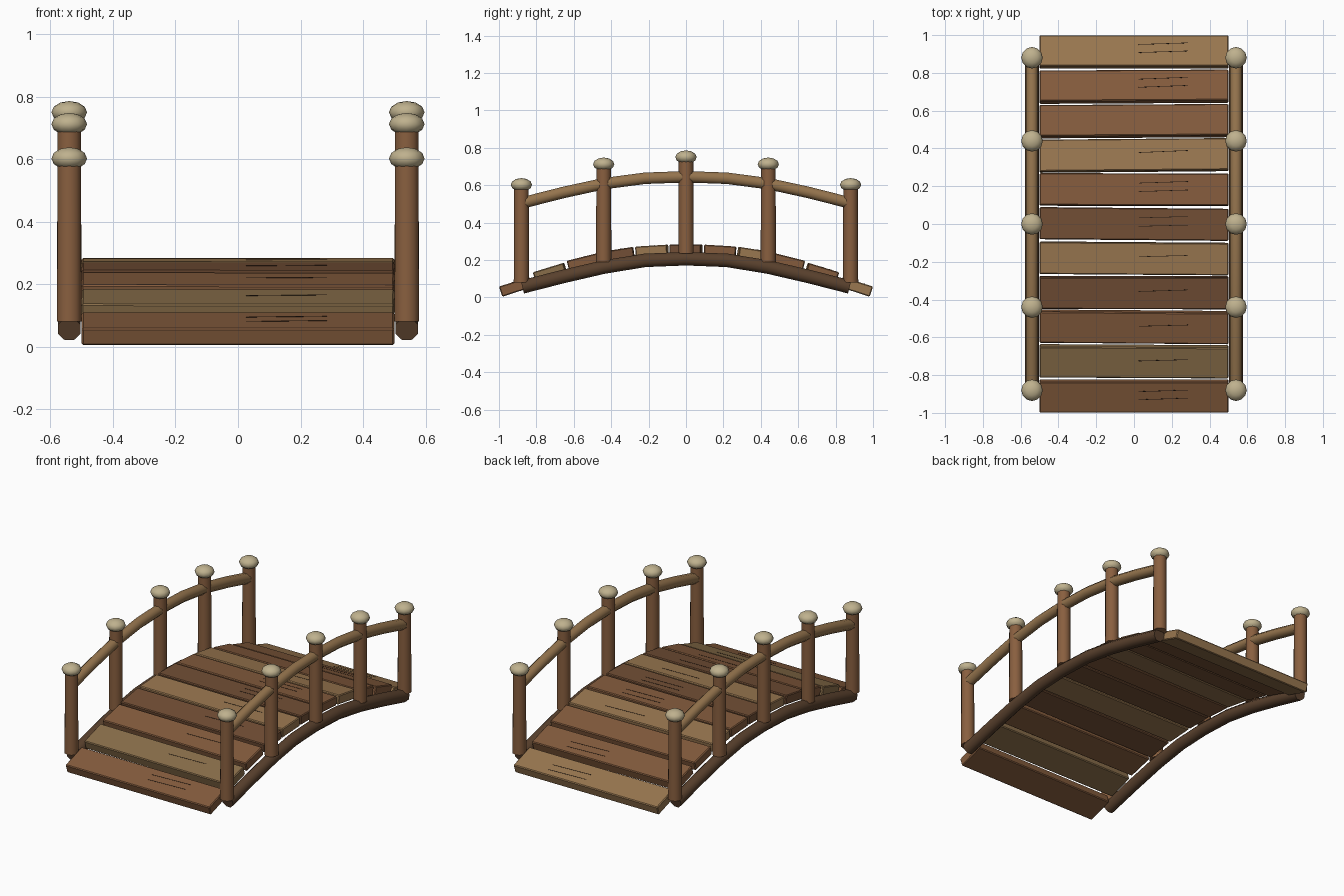
import bpy, bmesh, math, random
from mathutils import Vector, Matrix

if "Cube" in bpy.data.objects:
    bpy.data.objects.remove(bpy.data.objects["Cube"])

random.seed(4)


def material(name, rgb):
    m = bpy.data.materials.new(name)
    m.diffuse_color = (*rgb, 1)
    m.use_nodes = True
    m.node_tree.nodes["Principled BSDF"].inputs["Base Color"].default_value = m.diffuse_color
    return m


POST = material("post_wood", (0.25, 0.115, 0.05))
RAIL = material("rail_wood", (0.30, 0.175, 0.075))
BEAM = material("beam_wood", (0.10, 0.052, 0.026))
CAP = material("cap_stone", (0.52, 0.44, 0.27))
GRAIN = material("grain_dark", (0.02, 0.011, 0.006))
TAN = material("plank_tan", (0.32, 0.185, 0.08))
BROWN = material("plank_brown", (0.23, 0.105, 0.046))
DARK = material("plank_dark", (0.17, 0.078, 0.036))
OLIVE = material("plank_olive", (0.25, 0.155, 0.068))


def finish(bm, name, mat, smooth=False):
    bmesh.ops.recalc_face_normals(bm, faces=bm.faces)
    me = bpy.data.meshes.new(name)
    bm.to_mesh(me)
    bm.free()
    me.materials.append(mat)
    ob = bpy.data.objects.new(name, me)
    bpy.context.collection.objects.link(ob)
    if smooth:
        bpy.context.view_layer.objects.active = ob
        ob.select_set(True)
        bpy.ops.object.shade_smooth_by_angle(angle=math.radians(50))
        ob.select_set(False)
    return ob


def box(name, size, matrix, mat, bevel=0):
    bm = bmesh.new()
    bmesh.ops.create_cube(bm, size=1, matrix=Matrix.Diagonal((*size, 1)))
    if bevel:
        bmesh.ops.bevel(bm, geom=bm.edges[:], offset=bevel, segments=1, affect='EDGES')
    bm.transform(matrix)
    return finish(bm, name, mat)


def log(name, x, half, radius, mat, sides):
    """Round log following an arch; half lists (y, z) from the middle outwards."""
    path = [(-y, z) for y, z in reversed(half[1:])] + half
    bm = bmesh.new()
    rings = []
    for i, (y, z) in enumerate(path):
        a, b = path[max(i - 1, 0)], path[min(i + 1, len(path) - 1)]
        t = Vector((b[0] - a[0], b[1] - a[1])).normalized()
        ring = []
        for k in range(sides):
            ang = 2 * math.pi * (k + 0.5) / sides
            u, v = radius * math.cos(ang), radius * math.sin(ang)
            ring.append(bm.verts.new((x + u, y - v * t.y, z + v * t.x)))
        rings.append(ring)
    for r, s in zip(rings, rings[1:]):
        for k in range(sides):
            j = (k + 1) % sides
            bm.faces.new((r[k], r[j], s[j], s[k]))
    bm.faces.new(rings[0])
    bm.faces.new(rings[-1])
    return finish(bm, name, mat, True)


# Deck planks: top height and slope by distance from the middle
tops = [0.283, 0.277, 0.257, 0.217, 0.160, 0.084]
slopes = [0, 3.5, 9, 14, 17, 18]
mats = [BROWN, OLIVE, BROWN, DARK, TAN, DARK, BROWN, TAN, BROWN, BROWN, TAN]
grains = [2, 1, 1, 1, 1, 2, 2, 1, 0, 2, 2]
THICK = 0.057
for i in range(11):
    n = i - 5
    slope = -math.copysign(math.radians(slopes[abs(n)]), n)
    yaw = math.radians(random.uniform(-0.6, 0.6)) if abs(n) < 5 else 0
    frame = (Matrix.Translation((0, n * 0.1838, tops[abs(n)]))
             @ Matrix.Rotation(slope, 4, 'X') @ Matrix.Rotation(yaw, 4, 'Z'))
    box(f"deck_plank_{i + 1}", (1.0, 0.17, THICK),
        frame @ Matrix.Translation((0, 0, -THICK / 2)), mats[i], 0.005)
    # Thin dark grain lines on top
    for g in range(grains[i]):
        y = (g - (grains[i] - 1) / 2) * 0.045 + 0.015
        box(f"grain_line_{i + 1}_{g + 1}", (0.26, 0.003, 0.002),
            frame @ Matrix.Translation((0.155, y, 0)) @ Matrix.Rotation(0.035, 4, 'Z'), GRAIN)

# Sides: arched beam, handrail, posts and caps
beam_path = [(0, 0.207), (0.22, 0.198), (0.44, 0.162), (0.66, 0.111), (0.875, 0.056)]
rail_path = [(0, 0.645), (0.22, 0.637), (0.44, 0.608), (0.66, 0.56), (0.86, 0.509)]
post_spec = [(0, 0.235, 0.75), (0.44, 0.19, 0.712), (0.88, 0.08, 0.602)]
for side, x in (("left", -0.54), ("right", 0.54)):
    log(f"{side}_beam", x, beam_path, 0.039, BEAM, 8)
    log(f"{side}_handrail", x, rail_path, 0.033, RAIL, 8)
    for d, z0, z1 in post_spec:
        for s in ((1,) if d == 0 else (-1, 1)):
            bm = bmesh.new()
            bmesh.ops.create_cone(bm, cap_ends=True, segments=10, radius1=0.041, radius2=0.039,
                                  depth=z1 - z0,
                                  matrix=Matrix.Translation((x, s * d, (z0 + z1) / 2)))
            finish(bm, f"{side}_post", POST, True)
            bm = bmesh.new()
            bmesh.ops.create_uvsphere(bm, u_segments=12, v_segments=6, radius=1,
                                      matrix=Matrix.Translation((x, s * d, z1))
                                      @ Matrix.Diagonal((0.057, 0.057, 0.036, 1)))
            finish(bm, f"{side}_post_cap", CAP, True)
